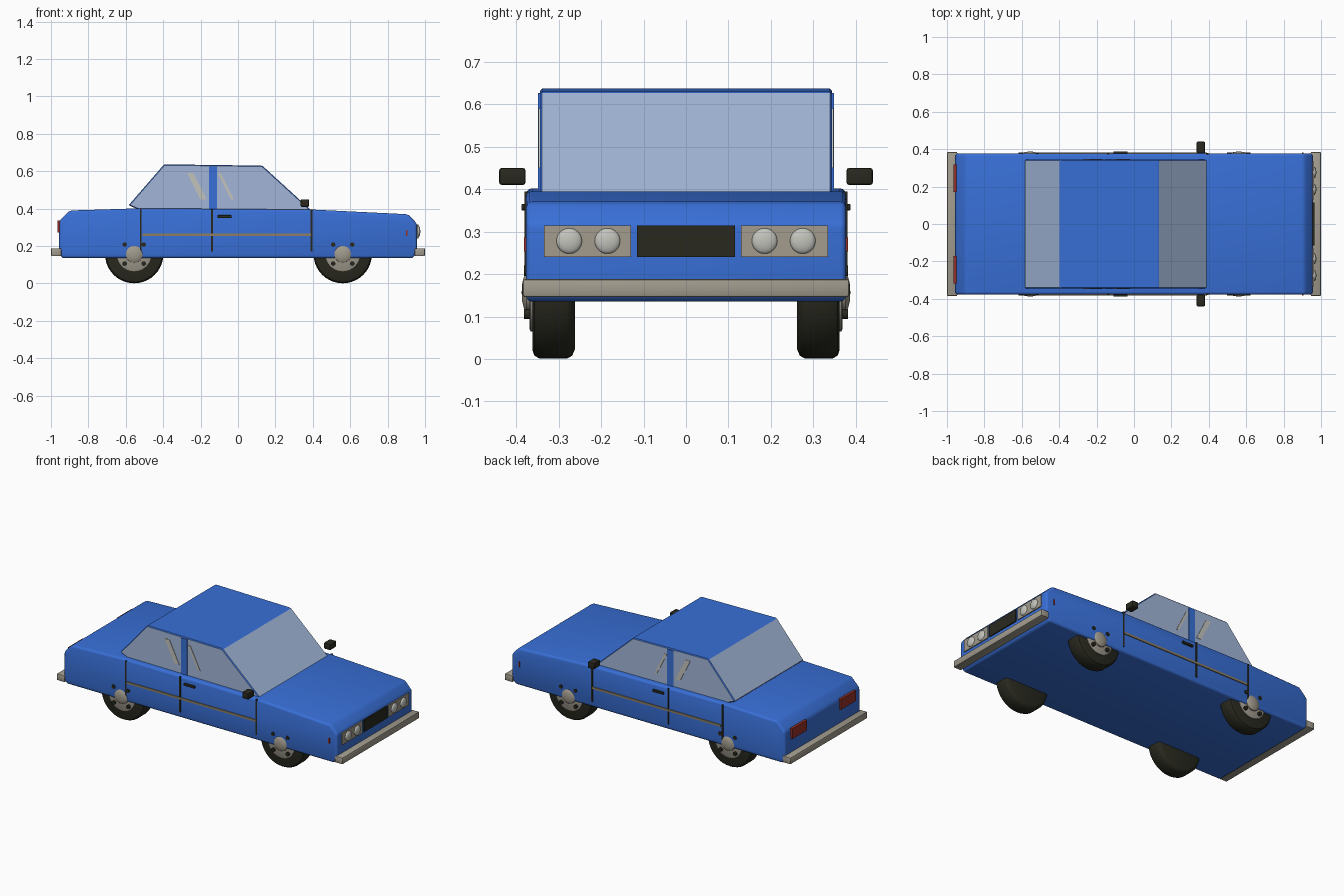
import bpy, bmesh, math
from mathutils import Vector

if "Cube" in bpy.data.objects:
    bpy.data.objects.remove(bpy.data.objects["Cube"], do_unlink=True)


def material(name, r, g, b):
    m = bpy.data.materials.new(name)
    m.use_nodes = True
    m.diffuse_color = (r, g, b, 1)
    m.node_tree.nodes["Principled BSDF"].inputs["Base Color"].default_value = (r, g, b, 1)
    return m


BLUE = material("body blue", 0.04, 0.16, 0.68)
GLASS = material("window glass", 0.36, 0.47, 0.69)
BLACK = material("rubber black", 0.022, 0.022, 0.014)
METAL = material("dull metal", 0.36, 0.33, 0.27)
LAMP = material("lamp white", 0.55, 0.55, 0.51)
RED = material("lamp red", 0.3, 0.03, 0.02)
TRIM = material("trim tan", 0.27, 0.21, 0.12)


def finish(name, bm, mats, smooth=False):
    bmesh.ops.recalc_face_normals(bm, faces=bm.faces)
    mesh = bpy.data.meshes.new(name)
    bm.to_mesh(mesh)
    bm.free()
    for m in mats:
        mesh.materials.append(m)
    ob = bpy.data.objects.new(name, mesh)
    bpy.context.collection.objects.link(ob)
    if smooth:
        bpy.ops.object.select_all(action='DESELECT')
        ob.select_set(True)
        bpy.context.view_layer.objects.active = ob
        bpy.ops.object.shade_smooth_by_angle(angle=math.radians(40))
    return ob


def bevel(bm, width, segments=2):
    sharp = [e for e in bm.edges if e.calc_face_angle(0) > 0.5]
    bmesh.ops.bevel(bm, geom=sharp, offset=width, segments=segments,
                    profile=0.5, affect='EDGES')


def prism(profile, y0, y1):
    """Extrude a side profile of (x, z) points across the car."""
    bm = bmesh.new()
    face = bm.faces.new([bm.verts.new((x, y0, z)) for x, z in profile])
    ext = bmesh.ops.extrude_face_region(bm, geom=[face])
    verts = [v for v in ext["geom"] if isinstance(v, bmesh.types.BMVert)]
    bmesh.ops.translate(bm, verts=verts, vec=(0, y1 - y0, 0))
    bmesh.ops.recalc_face_normals(bm, faces=bm.faces)
    return bm


def box(name, x, y, z, mat, round_=0.0):
    bm = prism([(x[0], z[0]), (x[1], z[0]), (x[1], z[1]), (x[0], z[1])], *y)
    if round_:
        bevel(bm, round_)
    return finish(name, bm, [mat], round_ > 0)


def lathe(name, rings, x, z, side, mat, steps=40):
    """Spin (distance from the middle, radius) points about a sideways axle."""
    bm = bmesh.new()
    verts = [bm.verts.new((x, side * d, z + r)) for d, r in rings]
    edges = [bm.edges.new(p) for p in zip(verts, verts[1:])]
    bmesh.ops.spin(bm, geom=verts + edges, cent=(x, 0, z), axis=(0, 1, 0),
                   angle=math.tau, steps=steps)
    bmesh.ops.remove_doubles(bm, verts=bm.verts, dist=0.0002)
    return finish(name, bm, [mat], True)


# Lower body
bm = prism([(-0.94, 0.135), (0.935, 0.135), (0.957, 0.17), (0.957, 0.32), (0.91, 0.37),
            (0.40, 0.395), (-0.52, 0.402), (-0.90, 0.39), (-0.955, 0.335), (-0.957, 0.16)],
           -0.377, 0.377)
bevel(bm, 0.014, 3)
finish("lower_body", bm, [BLUE], True)

# Cabin: glass all round with a blue roof
bm = prism([(-0.585, 0.418), (-0.52, 0.39), (0.393, 0.39), (0.13, 0.63), (-0.395, 0.637)],
           -0.344, 0.344)
bevel(bm, 0.005, 1)
bm.normal_update()
for f in bm.faces:
    roof = f.calc_center_median().z > 0.615
    corner = abs(f.normal.y) > 0.3 and abs(f.normal.y) < 0.95
    f.material_index = 0 if roof or corner else 1
finish("cabin", bm, [BLUE, GLASS])

# Details on both sides
for side, tag in ((-1, "near"), (1, "far")):
    def band(a, b):
        return sorted((side * a, side * b))

    box("door_pillar_" + tag, (-0.155, -0.112), band(0.33, 0.348), (0.39, 0.626), BLUE)
    for i, (x, w) in enumerate(((-0.255, 0.034), (-0.1, 0.016))):
        bm = prism([(x - w / 2, 0.59), (x + w / 2, 0.59),
                    (x + 0.07 + w / 2, 0.45), (x + 0.07 - w / 2, 0.45)], *band(0.342, 0.347))
        finish(f"window_glint_{tag}_{i}", bm, [LAMP])
    for i, x in enumerate((-0.52, -0.14, 0.393)):
        box(f"door_seam_{tag}_{i}", (x - 0.005, x + 0.005), band(0.37, 0.38),
            (0.17, 0.395), BLACK)
    box("side_trim_" + tag, (-0.51, 0.39), band(0.37, 0.382), (0.253, 0.266), TRIM)
    box("door_handle_" + tag, (-0.11, -0.035), band(0.37, 0.388), (0.35, 0.365), BLACK, 0.003)
    box("mirror_" + tag, (0.335, 0.38), band(0.378, 0.44), (0.41, 0.45), BLACK, 0.006)
    box("side_marker_" + tag, (0.897, 0.906), band(0.37, 0.381), (0.253, 0.286), RED)

    # Lamps at each end
    box("lamp_plate_" + tag, (0.94, 0.963), band(0.13, 0.335), (0.24, 0.315), METAL)
    for i, y in enumerate((0.185, 0.275)):
        bm = bmesh.new()
        bmesh.ops.create_uvsphere(bm, u_segments=24, v_segments=14, radius=0.03)
        bmesh.ops.scale(bm, verts=bm.verts, vec=(0.4, 1, 1))
        bmesh.ops.translate(bm, verts=bm.verts, vec=(0.963, side * y, 0.278))
        finish(f"headlamp_{tag}_{i}", bm, [LAMP], True)
    box("tail_lamp_" + tag, (-0.966, -0.94), band(0.17, 0.318), (0.273, 0.338), RED)

    # Wheels
    for x, end in ((0.56, "nose"), (-0.555, "tail")):
        z = 0.157
        name = f"{end}_{tag}"
        lathe("tyre_" + name, [(0.262, 0), (0.262, 0.135), (0.268, 0.149), (0.28, 0.156),
                               (0.345, 0.156), (0.357, 0.149), (0.362, 0.135), (0.362, 0)],
              x, z, side, BLACK)
        lathe("rim_" + name, [(0.355, 0.092), (0.366, 0.092), (0.369, 0.086), (0.369, 0)],
              x, z, side, METAL)
        lathe("hub_" + name, [(0.36, 0.047), (0.376, 0.046), (0.382, 0.036),
                              (0.386, 0.02), (0.387, 0)], x, z, side, METAL, 24)
        for i in range(4):
            a = math.radians(45 + 90 * i)
            lathe(f"bolt_{name}_{i}", [(0.36, 0.012), (0.382, 0.012), (0.382, 0)],
                  x + 0.072 * math.cos(a), z + 0.072 * math.sin(a), side, BLACK, 12)

# Grille and bumpers
box("grille", (0.94, 0.964), (-0.115, 0.115), (0.24, 0.315), BLACK)
box("nose_bumper", (0.945, 1.0), (-0.385, 0.385), (0.146, 0.188), METAL, 0.006)
box("tail_bumper", (-1.0, -0.945), (-0.385, 0.385), (0.146, 0.188), METAL, 0.006)
